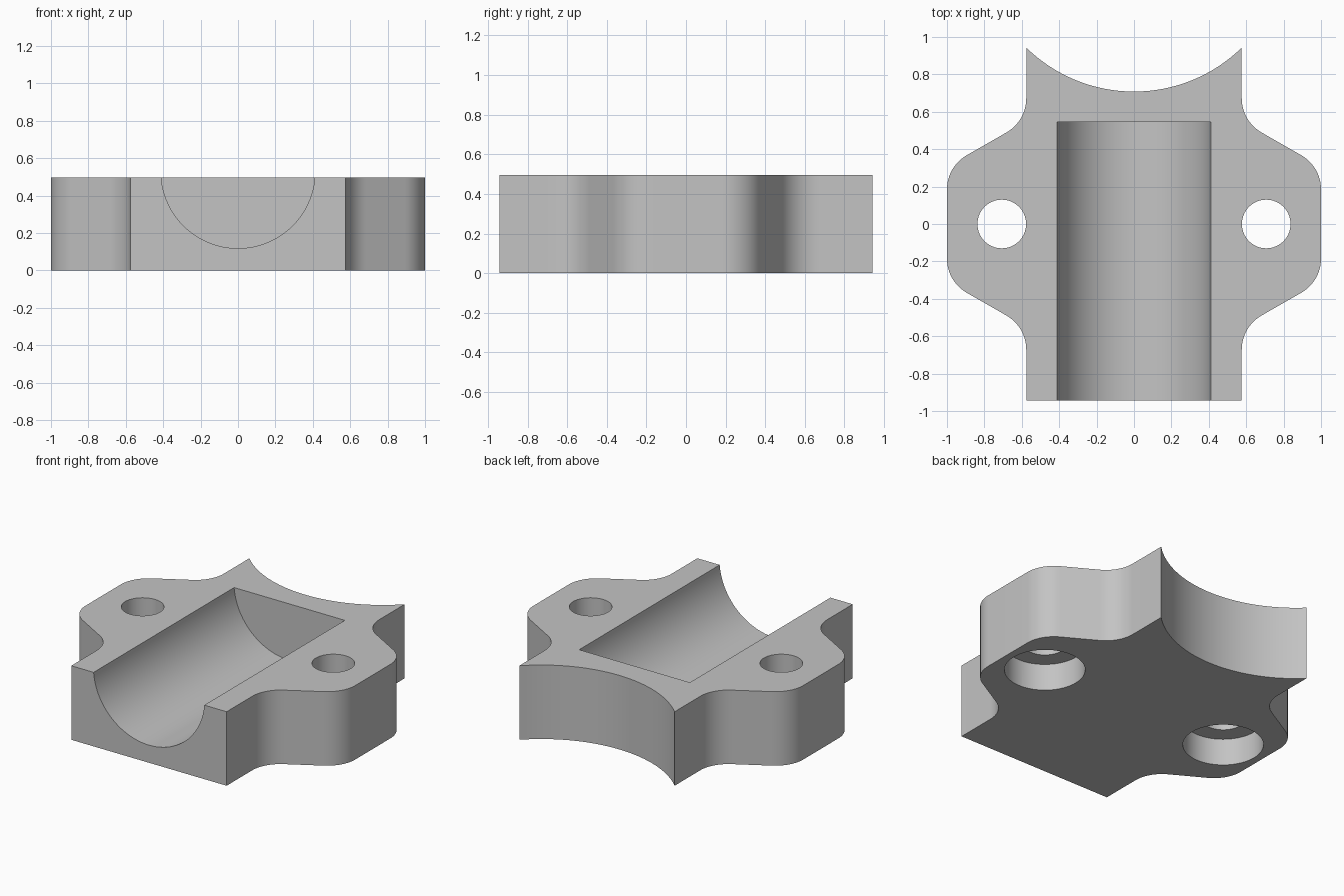
import bpy, bmesh, math
from mathutils import Vector

cube = bpy.data.objects.get("Cube")
if cube:
    bpy.data.objects.remove(cube, do_unlink=True)

HEIGHT = 0.496
HALF_WIDTH, HALF_LENGTH = 0.576, 0.943
FILLET = 0.21

grey = bpy.data.materials.new("plain grey")
grey.use_nodes = True
grey.diffuse_color = (0.55, 0.55, 0.55, 1)
grey.node_tree.nodes["Principled BSDF"].inputs["Base Color"].default_value = grey.diffuse_color


def add_object(name, bm):
    mesh = bpy.data.meshes.new(name)
    bmesh.ops.recalc_face_normals(bm, faces=bm.faces)
    bm.to_mesh(mesh)
    bm.free()
    mesh.materials.append(grey)
    obj = bpy.data.objects.new(name, mesh)
    bpy.context.collection.objects.link(obj)
    return obj


def fillet(before, corner, after, radius, steps=12):
    """Points of a round that replaces a corner."""
    a, c, b = (Vector(p) for p in (before, corner, after))
    u, v = (a - c).normalized(), (b - c).normalized()
    half = u.angle(v) / 2
    centre = c + (u + v).normalized() * radius / math.sin(half)
    start = c + u * radius / math.tan(half) - centre
    end = c + v * radius / math.tan(half) - centre
    sweep = start.angle(end)
    return [centre + (start * math.sin(sweep * (1 - i / steps))
                      + end * math.sin(sweep * i / steps)) / math.sin(sweep)
            for i in range(steps + 1)]


# Right-hand outline from front to back, with rounded mounting ears
corners = [(HALF_WIDTH, -HALF_LENGTH), (HALF_WIDTH, -0.55), (1, -0.307),
           (1, 0.307), (HALF_WIDTH, 0.55), (HALF_WIDTH, HALF_LENGTH)]
side = [Vector(corners[0])]
for i in range(1, len(corners) - 1):
    side += fillet(*corners[i - 1:i + 2], FILLET)
side.append(Vector(corners[-1]))

# Concave back edge
sagitta = 0.235
radius = (HALF_WIDTH ** 2 + sagitta ** 2) / (2 * sagitta)
centre_y = HALF_LENGTH - sagitta + radius
reach = math.asin(HALF_WIDTH / radius)
back = []
for i in range(1, 32):
    angle = reach * (1 - i / 16)
    back.append(Vector((radius * math.sin(angle), centre_y - radius * math.cos(angle))))

outline = side + back + [Vector((-p.x, p.y)) for p in reversed(side)]

bm = bmesh.new()
base = bm.faces.new([bm.verts.new((p.x, p.y, 0)) for p in outline])
extruded = bmesh.ops.extrude_face_region(bm, geom=[base])
top = [e for e in extruded["geom"] if isinstance(e, bmesh.types.BMVert)]
bmesh.ops.translate(bm, verts=top, vec=(0, 0, HEIGHT))
body = add_object("clamp_body", bm)


def cut_cylinder(name, radius, depth, location, tilt=0, segments=64):
    bm = bmesh.new()
    bmesh.ops.create_cone(bm, cap_ends=True, segments=segments,
                          radius1=radius, radius2=radius, depth=depth)
    cutter = add_object(name, bm)
    cutter.location = location
    cutter.rotation_euler.x = tilt
    cutter.hide_render = True
    mod = body.modifiers.new(name, 'BOOLEAN')
    mod.operation = 'DIFFERENCE'
    mod.solver = 'EXACT'
    mod.object = cutter
    return cutter


# Half-round channel, open at the front
cutters = [cut_cylinder("channel_cutter", 0.412, 2, (0, 0.545 - 1, 0.53),
                        math.pi / 2, 96)]
# Bolt holes with wide counterbores underneath
for label, x in (("left", 0.707), ("right", -0.707)):
    cutters.append(cut_cylinder(label + "_bolt_hole_cutter", 0.13, 2, (x, 0, 0)))
    cutters.append(cut_cylinder(label + "_counterbore_cutter", 0.245, 0.36, (x, 0, 0)))

# Apply the cuts, then smooth the curved walls
bpy.ops.object.select_all(action='DESELECT')
body.select_set(True)
bpy.context.view_layer.objects.active = body
for mod in list(body.modifiers):
    bpy.ops.object.modifier_apply(modifier=mod.name)
for cutter in cutters:
    bpy.data.objects.remove(cutter, do_unlink=True)
bpy.ops.object.shade_smooth_by_angle(angle=math.radians(30))
